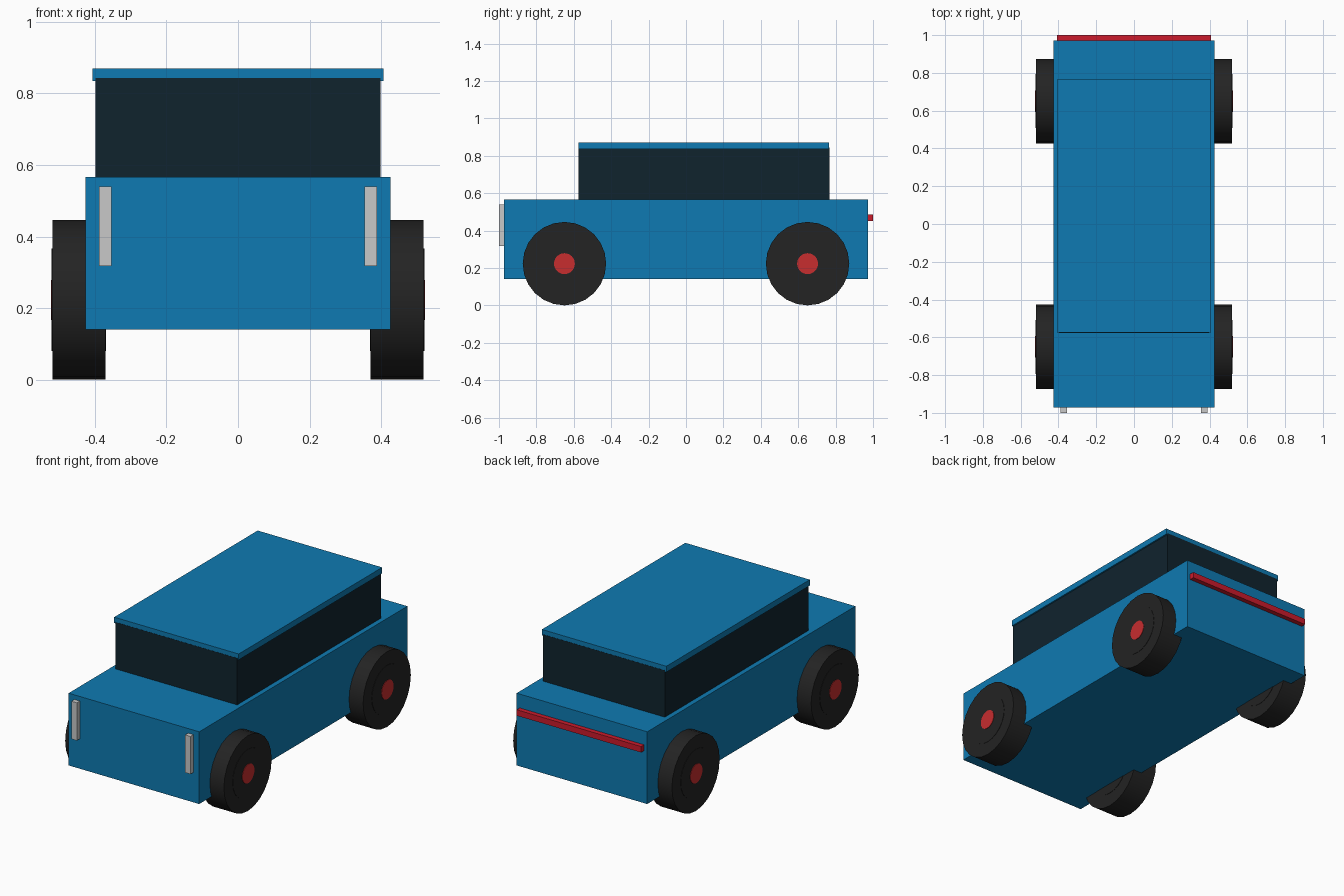
import bpy, math

cube = bpy.data.objects.get("Cube")
if cube:
    bpy.data.objects.remove(cube, do_unlink=True)


def material(name, rgb):
    m = bpy.data.materials.new(name)
    m.use_nodes = True
    m.diffuse_color = (*rgb, 1)
    m.node_tree.nodes["Principled BSDF"].inputs["Base Color"].default_value = (*rgb, 1)
    return m


blue = material("blue paint", (0.0045, 0.195, 0.445))
glass = material("dark glass", (0.005, 0.017, 0.027))
rubber = material("black rubber", (0.017, 0.017, 0.017))
hub_red = material("hub red", (0.57, 0.026, 0.028))
lamp_red = material("tail lamp red", (0.6, 0.011, 0.025))
lamp_grey = material("headlight grey", (0.58, 0.58, 0.58))


def box(name, mat, x, y, z):
    """Box from (min, max) pairs along each axis."""
    centre = [(a + b) / 2 for a, b in (x, y, z)]
    bpy.ops.mesh.primitive_cube_add(size=1, location=centre)
    o = bpy.context.object
    o.name = name
    o.scale = [b - a for a, b in (x, y, z)]
    bpy.ops.object.transform_apply(location=False, rotation=False, scale=True)
    o.data.materials.append(mat)


def disc(name, mat, radius, x, y, z, width):
    """Cylinder with its axis along x."""
    bpy.ops.mesh.primitive_cylinder_add(vertices=24, radius=radius, depth=width,
                                        location=(x, y, z),
                                        rotation=(0, math.pi / 2, 0))
    o = bpy.context.object
    o.name = name
    o.data.materials.append(mat)
    bpy.ops.object.shade_smooth_by_angle()


# Body, cabin glass and roof
box("body", blue, (-0.427, 0.427), (-0.972, 0.972), (0.14, 0.567))
box("cabin_glass", glass, (-0.398, 0.398), (-0.576, 0.766), (0.55, 0.843))
box("roof", blue, (-0.407, 0.407), (-0.575, 0.765), (0.835, 0.87))

# Tail lamp bar
box("tail_lamp", lamp_red, (-0.407, 0.407), (0.96, 1.0), (0.45, 0.485))

# Headlights and wheels on both sides
for side, s in (("left", 1), ("right", -1)):
    x = s * 0.3715
    box(side + "_headlight", lamp_grey, (x - 0.0175, x + 0.0175), (-1.0, -0.96), (0.317, 0.54))
    for end, y in (("front", -0.65), ("rear", 0.65)):
        name = f"{end}_{side}_"
        disc(name + "tyre", rubber, 0.223, s * 0.445, y, 0.223, 0.148)
        disc(name + "rim", rubber, 0.143, s * 0.445, y, 0.223, 0.152)
        disc(name + "hub", hub_red, 0.056, s * 0.445, y, 0.223, 0.157)
